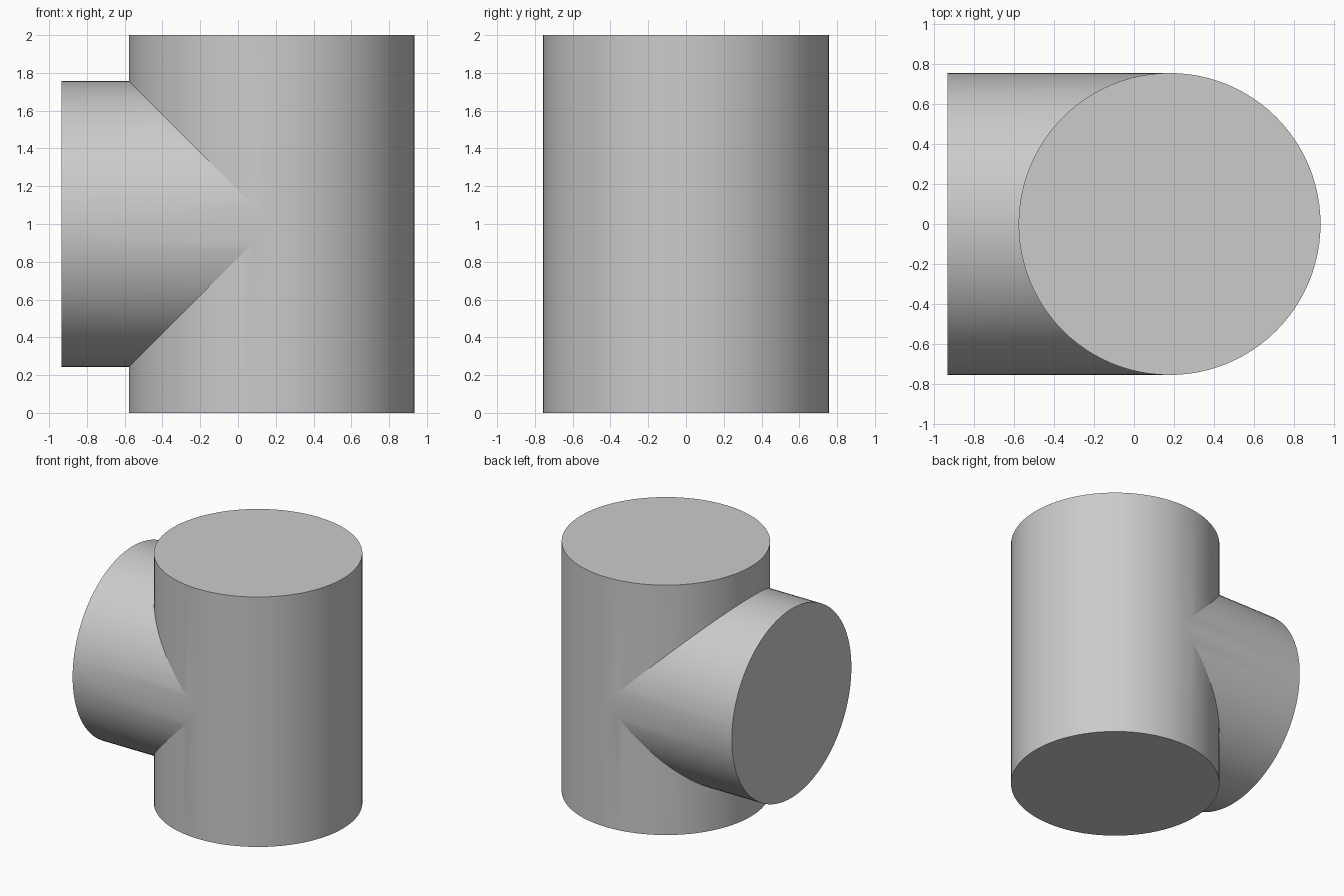
import bpy
import bmesh
from math import cos, sin, tau, radians

cube = bpy.data.objects.get("Cube")
if cube:
    bpy.data.objects.remove(cube, do_unlink=True)

RADIUS = 0.756      # both cylinders share one radius, so they meet in a mitre
HEIGHT = 2.0
AXIS_X = 0.178      # axis of the upright cylinder
BRANCH_X = -0.935   # open end of the side branch
MID = HEIGHT / 2
SEGMENTS = 96

grey = bpy.data.materials.new("plain_grey")
grey.use_nodes = True
grey.diffuse_color = (0.6, 0.6, 0.6, 1)
grey.node_tree.nodes["Principled BSDF"].inputs["Base Color"].default_value = (0.6, 0.6, 0.6, 1)

bm = bmesh.new()
angles = [tau * i / SEGMENTS for i in range(SEGMENTS)]


def ring(place):
    """One loop of vertices, placed by a function of the angle."""
    return [bm.verts.new(place(cos(a), sin(a))) for a in angles]


def bridge(first, second):
    """Join two loops with a band of quads."""
    for i in range(SEGMENTS):
        j = (i + 1) % SEGMENTS
        bm.faces.new((first[i], first[j], second[j], second[i]))


def upright_ring(height):
    return ring(lambda c, s: (AXIS_X + RADIUS * c, RADIUS * s, height(c)))


# Upright cylinder, opened along the mitre on the branch side
bottom = upright_ring(lambda c: 0)
seam_low = upright_ring(lambda c: MID - RADIUS * max(0, -c))
seam_high = upright_ring(lambda c: MID + RADIUS * max(0, -c))
top = upright_ring(lambda c: HEIGHT)
bridge(bottom, seam_low)
bridge(seam_high, top)
bm.faces.new(bottom)
bm.faces.new(top)

# Side branch, its inner end cut to the same mitre
inner = ring(lambda c, s: (AXIS_X - RADIUS * abs(c), RADIUS * s, MID + RADIUS * c))
outer = ring(lambda c, s: (BRANCH_X, RADIUS * s, MID + RADIUS * c))
bridge(inner, outer)
bm.faces.new(outer)

# Weld the seams into one closed shell
bmesh.ops.remove_doubles(bm, verts=bm.verts, dist=0.0001)
bmesh.ops.recalc_face_normals(bm, faces=bm.faces)

mesh = bpy.data.meshes.new("tee_joint")
bm.to_mesh(mesh)
bm.free()
mesh.materials.append(grey)
tee = bpy.data.objects.new("tee_joint", mesh)
bpy.context.collection.objects.link(tee)

bpy.ops.object.select_all(action="DESELECT")
tee.select_set(True)
bpy.context.view_layer.objects.active = tee
bpy.ops.object.shade_smooth_by_angle(angle=radians(12))
